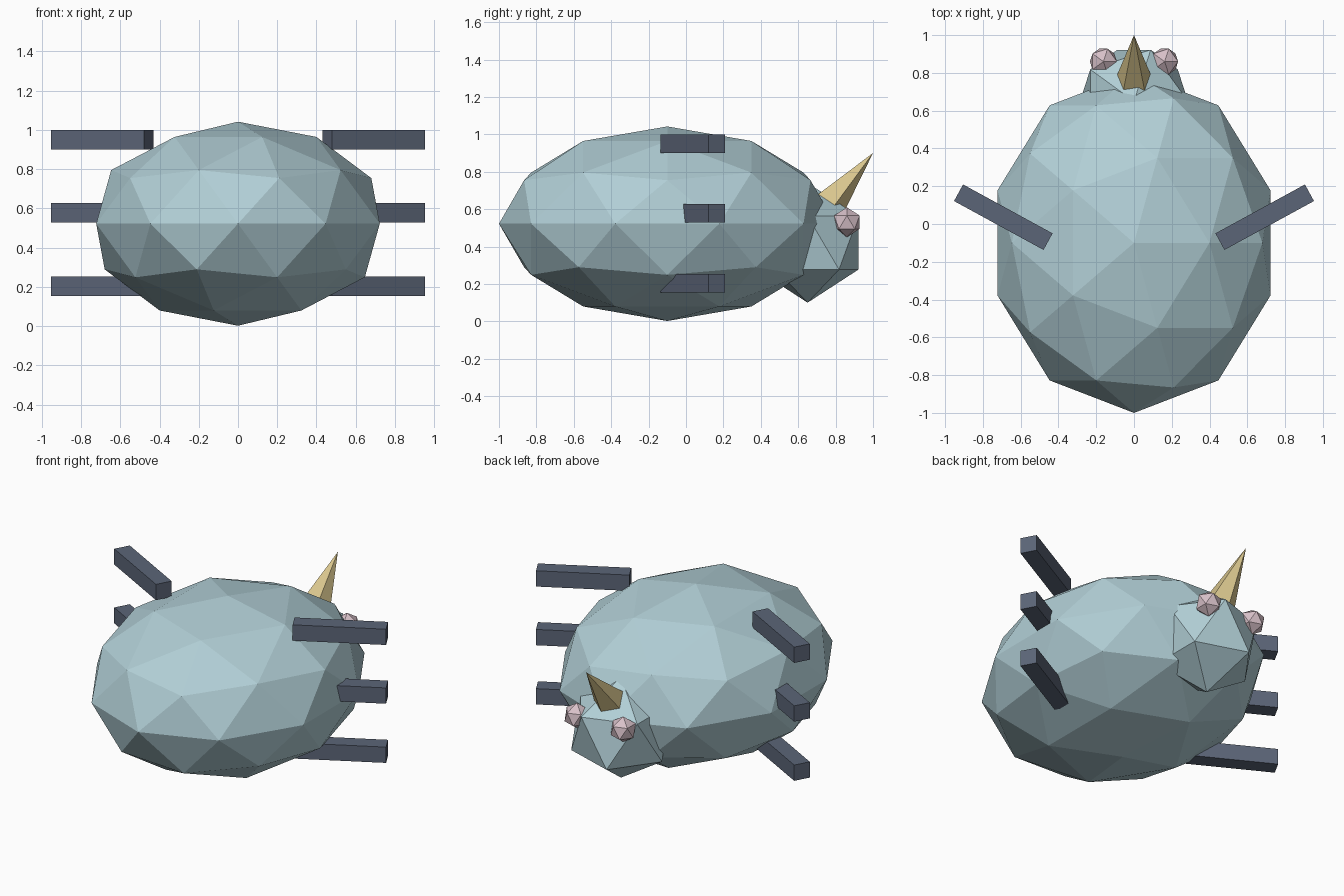
import bpy, math
from mathutils import Vector

if "Cube" in bpy.data.objects:
    bpy.data.objects.remove(bpy.data.objects["Cube"])


def material(name, rgb):
    m = bpy.data.materials.new(name)
    m.diffuse_color = (*rgb, 1.0)
    m.use_nodes = True
    m.node_tree.nodes["Principled BSDF"].inputs["Base Color"].default_value = m.diffuse_color
    return m


SHELL = material("pale blue grey", (0.44, 0.62, 0.67))
LEG = material("dark slate", (0.105, 0.13, 0.185))
HORN = material("sand yellow", (0.70, 0.57, 0.27))
EYE = material("dusty pink", (0.68, 0.53, 0.58))


def finish(name, mat, scale=(1, 1, 1)):
    """Name and colour the newest primitive."""
    ob = bpy.context.object
    ob.name = name
    ob.scale = scale
    ob.data.materials.append(mat)
    return ob


def ball(name, mat, loc, scale, subdivisions=1):
    bpy.ops.mesh.primitive_ico_sphere_add(subdivisions=subdivisions, radius=1, location=loc)
    return finish(name, mat, scale)


# Body and head
ball("body", SHELL, (0, -0.1, 0.522), (0.76, 0.9, 0.52), 2)
ball("head", SHELL, (0, 0.65, 0.42), (0.32, 0.32, 0.32))

# Horn: five-sided spike leaning forward, placed from its tip
lean, length = math.radians(41), 0.37
axis = Vector((0, math.sin(lean), math.cos(lean)))
bpy.ops.mesh.primitive_cone_add(vertices=5, radius1=0.098, radius2=0, depth=length,
                                location=Vector((0, 1.0, 0.9)) - axis * length / 2,
                                rotation=(-lean, 0, 0))
finish("horn", HORN)

# Eyes and three stacked legs on each side
for side, label in ((-1, "left"), (1, "right")):
    ball(f"{label}_eye", EYE, (side * 0.162, 0.86, 0.53), (0.08, 0.08, 0.08))
    for level, z in (("lower", 0.203), ("middle", 0.578), ("upper", 0.95)):
        bpy.ops.mesh.primitive_cube_add(size=1, location=(side * 0.692, 0.036, z),
                                        rotation=(0, 0, side * 0.5))
        finish(f"{label}_{level}_leg", LEG, (0.54, 0.1, 0.1))
